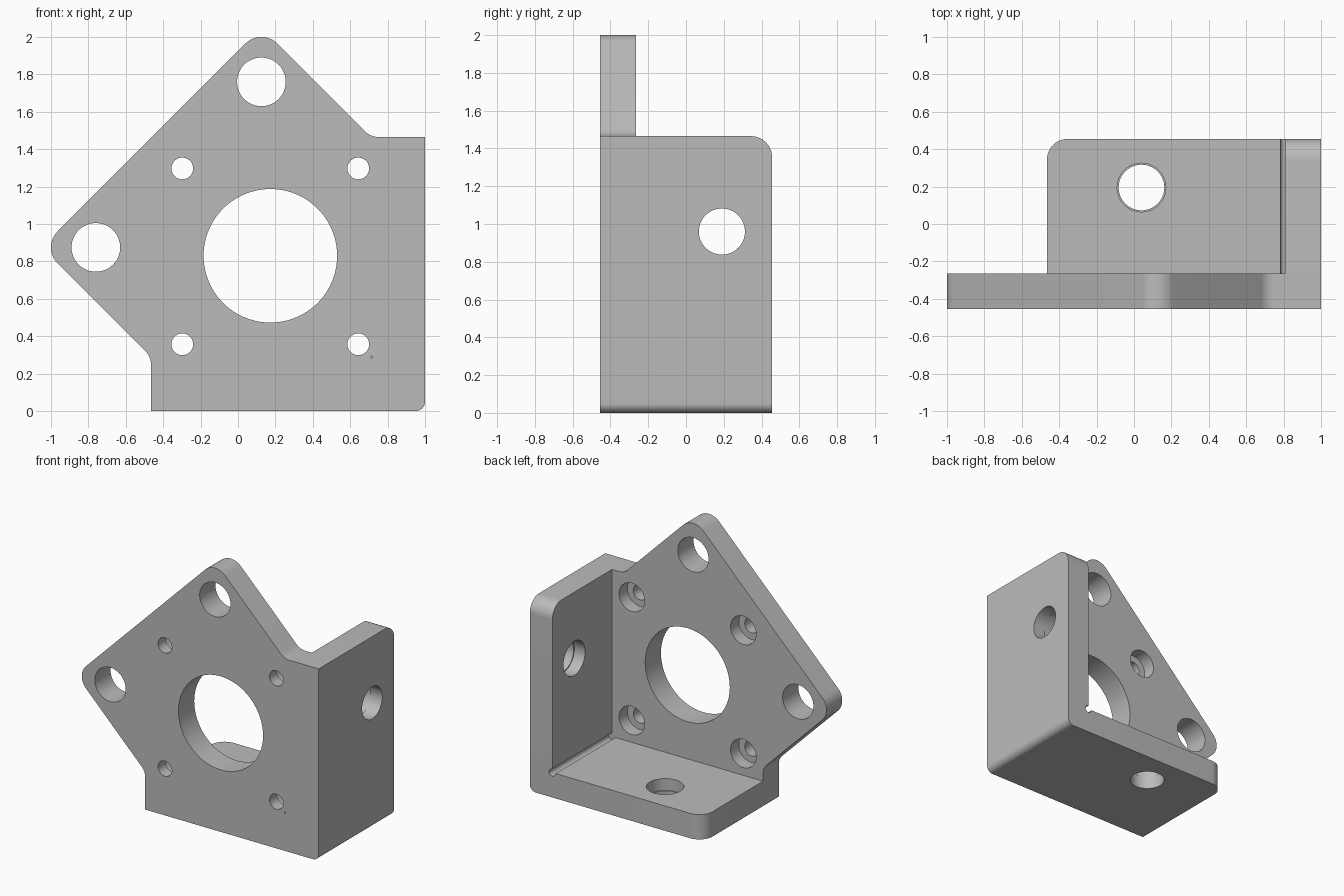
import bpy, bmesh, math
from mathutils import Vector

if "Cube" in bpy.data.objects:
    bpy.data.objects.remove(bpy.data.objects["Cube"], do_unlink=True)

FRONT, INNER, BACK = -0.455, -0.265, 0.455   # depth stations
LEFT, RIGHT, TOP, WALL = -0.465, 1.0, 1.465, 0.19

grey = bpy.data.materials.new("machined grey")
grey.use_nodes = True
grey.diffuse_color = (0.5, 0.5, 0.5, 1)
grey.node_tree.nodes["Principled BSDF"].inputs["Base Color"].default_value = (0.5, 0.5, 0.5, 1)


def rounded(corners, steps=12):
    """Round each (x, z, radius) corner of an outline."""
    out = []
    for i, (x, z, r) in enumerate(corners):
        p = Vector((x, z))
        if r == 0:
            out.append(p)
            continue
        a = (Vector(corners[i - 1][:2]) - p).normalized()
        b = (Vector(corners[(i + 1) % len(corners)][:2]) - p).normalized()
        half = a.angle(b) / 2
        centre = p + (a + b).normalized() * (r / math.sin(half))
        start = p + a * (r / math.tan(half)) - centre
        end = p + b * (r / math.tan(half)) - centre
        sweep = start.angle(end)
        for k in range(steps + 1):
            t = k / steps
            out.append(centre + (start * math.sin((1 - t) * sweep)
                                 + end * math.sin(t * sweep)) / math.sin(sweep))
    return out


def extrude(name, outline, y0, y1, bevel_rule=None, radius=0.0):
    """Extrude an x-z outline along y, rounding the edges picked by a rule."""
    bm = bmesh.new()
    face = bm.faces.new([bm.verts.new((p.x, y0, p.y)) for p in outline])
    top = bmesh.ops.extrude_face_region(bm, geom=[face])["geom"]
    bmesh.ops.translate(bm, vec=(0, y1 - y0, 0),
                        verts=[v for v in top if isinstance(v, bmesh.types.BMVert)])
    if bevel_rule:
        edges = [e for e in bm.edges if all(bevel_rule(v.co) for v in e.verts)]
        bmesh.ops.bevel(bm, geom=edges, offset=radius, segments=12,
                        profile=0.5, affect='EDGES')
    bmesh.ops.recalc_face_normals(bm, faces=bm.faces)
    mesh = bpy.data.meshes.new(name)
    bm.to_mesh(mesh)
    bm.free()
    mesh.materials.append(grey)
    obj = bpy.data.objects.new(name, mesh)
    bpy.context.collection.objects.link(obj)
    return obj


def combine(target, other, operation):
    mod = target.modifiers.new("combine", 'BOOLEAN')
    mod.operation, mod.solver, mod.object = operation, 'EXACT', other
    bpy.context.view_layer.objects.active = target
    bpy.ops.object.modifier_apply(modifier=mod.name)
    bpy.data.objects.remove(other, do_unlink=True)


def drill(target, axis, centre, radius, start, end, sides=64):
    """Cut a round hole along an axis between two stations."""
    place = list(centre)
    place.insert("xyz".index(axis), (start + end) / 2)
    turn = {"x": (0, math.pi / 2, 0), "y": (math.pi / 2, 0, 0), "z": (0, 0, 0)}[axis]
    bpy.ops.mesh.primitive_cylinder_add(vertices=sides, radius=radius, depth=abs(end - start),
                                        location=place, rotation=turn)
    combine(target, bpy.context.object, 'DIFFERENCE')


# Front plate with the diagonal ears
plate = rounded([(LEFT, 0, 0), (RIGHT, 0, 0.05), (RIGHT, TOP, 0), (0.71, TOP, 0.1),
                 (0.125, 2.05, 0.12), (-1.05, 0.875, 0.12), (LEFT, 0.29, 0.1)])
bracket = extrude("mounting_bracket", plate, FRONT, INNER)

# Floor and side wall as one angle section, outer back corners rounded
angle = rounded([(LEFT, 0, 0), (RIGHT, 0, 0.05), (RIGHT, TOP, 0), (RIGHT - WALL, TOP, 0),
                 (RIGHT - WALL, WALL, 0), (LEFT, WALL, 0)])
flanges = extrude("flanges", angle, INNER - 0.04, BACK,
                  lambda c: c.y > BACK - 0.001 and (c.x < LEFT + 0.001 or c.z > TOP - 0.001), 0.11)
combine(bracket, flanges, 'UNION')

# Relief groove along the inside corner
drill(bracket, "y", (RIGHT - WALL, WALL), 0.028, INNER, BACK + 0.1, 24)

# Centre bore and ear holes
drill(bracket, "y", (0.173, 0.83), 0.357, FRONT - 0.1, INNER + 0.1, 96)
for spot in ((0.125, 1.76), (-0.76, 0.875)):
    drill(bracket, "y", spot, 0.13, FRONT - 0.1, INNER + 0.1)

# Four screw holes, counterbored from the back
for x in (-0.298, 0.643):
    for z in (0.357, 1.297):
        drill(bracket, "y", (x, z), 0.058, FRONT - 0.1, INNER + 0.1, 40)
        drill(bracket, "y", (x, z), 0.108, INNER - 0.1, INNER + 0.1, 48)

# Tiny locating mark on the front
drill(bracket, "y", (0.715, 0.29), 0.006, FRONT - 0.05, FRONT + 0.03, 12)

# Stepped holes in the floor and side wall
drill(bracket, "z", (0.04, 0.195), 0.122, -0.1, WALL + 0.1)
drill(bracket, "z", (0.04, 0.195), 0.13, WALL - 0.09, WALL + 0.1)
drill(bracket, "x", (0.19, 0.96), 0.122, RIGHT - WALL - 0.1, RIGHT + 0.1)
drill(bracket, "x", (0.19, 0.96), 0.13, RIGHT - WALL - 0.1, RIGHT - WALL + 0.09)

# Smooth the rounds, keep machined edges crisp
bpy.ops.object.select_all(action='DESELECT')
bracket.select_set(True)
bpy.context.view_layer.objects.active = bracket
bpy.ops.object.shade_smooth_by_angle(angle=math.radians(30))
